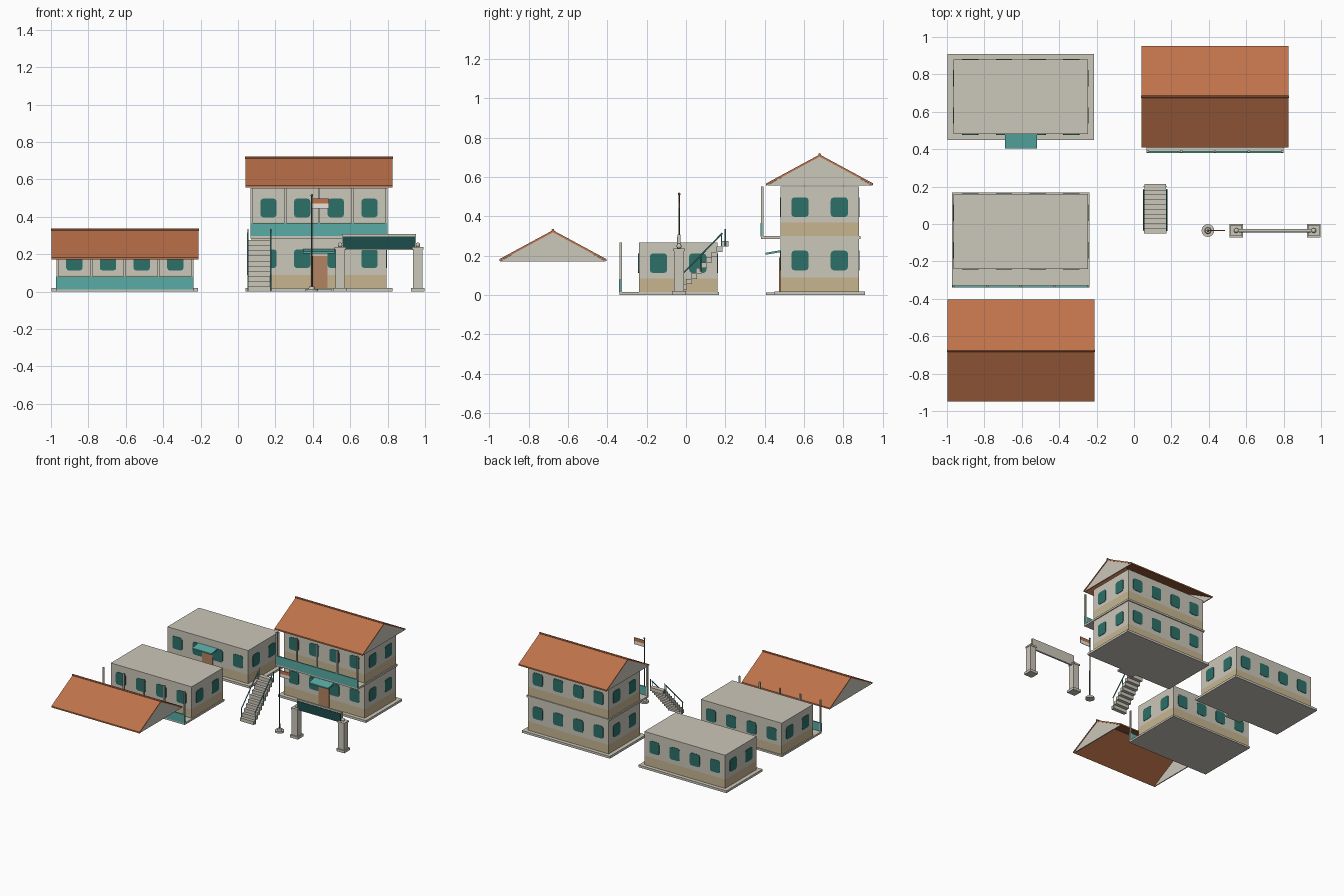
import bpy, bmesh, math
from mathutils import Matrix, Vector

if "Cube" in bpy.data.objects:
    bpy.data.objects.remove(bpy.data.objects["Cube"])


def mat(name, c):
    m = bpy.data.materials.new(name)
    m.diffuse_color = (*c, 1)
    m.use_nodes = True
    m.node_tree.nodes["Principled BSDF"].inputs["Base Color"].default_value = m.diffuse_color
    return m


WALL = mat("plaster", (0.60, 0.57, 0.49))
TAN = mat("tan_dado", (0.57, 0.46, 0.28))
TILE = mat("terracotta", (0.52, 0.17, 0.07))
TEAL = mat("teal", (0.10, 0.41, 0.38))
GLASS = mat("dark_teal_glass", (0.025, 0.16, 0.14))
DOOR = mat("door_brown", (0.45, 0.23, 0.12))
SIGN = mat("sign_green", (0.012, 0.075, 0.07))
METAL = mat("grey_metal", (0.10, 0.10, 0.09))
WHITE = mat("white_cloth", (0.80, 0.78, 0.72))


def finish(name, bm, m):
    bmesh.ops.recalc_face_normals(bm, faces=bm.faces)
    me = bpy.data.meshes.new(name)
    bm.to_mesh(me)
    bm.free()
    me.materials.append(m)
    ob = bpy.data.objects.new(name, me)
    bpy.context.scene.collection.objects.link(ob)
    return ob


def box(name, x0, x1, y0, y1, z0, z1, m):
    bm = bmesh.new()
    bmesh.ops.create_cube(bm, size=1)
    for v in bm.verts:
        v.co = ((x0 + x1) / 2 + v.co.x * (x1 - x0), (y0 + y1) / 2 + v.co.y * (y1 - y0),
                (z0 + z1) / 2 + v.co.z * (z1 - z0))
    return finish(name, bm, m)


def prism(name, pts, vec, m):
    """Extrude a closed outline of 3D points along vec."""
    bm = bmesh.new()
    f = bm.faces.new([bm.verts.new(p) for p in pts])
    r = bmesh.ops.extrude_face_region(bm, geom=[f])
    bmesh.ops.translate(bm, vec=vec, verts=[g for g in r["geom"] if isinstance(g, bmesh.types.BMVert)])
    return finish(name, bm, m)


def rod(name, a, b, r1, r2, m, n=8):
    a, b = Vector(a), Vector(b)
    d = b - a
    bm = bmesh.new()
    bmesh.ops.create_cone(bm, cap_ends=True, segments=n, radius1=r1, radius2=r2, depth=d.length,
                          matrix=Matrix.Translation((a + b) / 2) @ d.to_track_quat("Z", "Y").to_matrix().to_4x4())
    return finish(name, bm, m)


def ball(name, p, r, m):
    bm = bmesh.new()
    bmesh.ops.create_uvsphere(bm, u_segments=12, v_segments=8, radius=r, matrix=Matrix.Translation(p))
    ob = finish(name, bm, m)
    for f in ob.data.polygons:
        f.use_smooth = True
    return ob


def window(p, u, n):
    """Thin rounded plate centred at p, width direction u, wall normal n."""
    w, h, r = 0.044, 0.050, 0.016
    pts = []
    for k, (sx, sz) in enumerate(((1, 1), (-1, 1), (-1, -1), (1, -1))):
        for j in range(3):
            t = math.radians(90 * k + 45 * j)
            a = sx * (w - r) + r * math.cos(t)
            b = sz * (h - r) + r * math.sin(t)
            pts.append(Vector(p) + Vector(u) * a + Vector((0, 0, b)) - Vector(n) * 0.001)
    prism("window", pts, Vector(n) * 0.004, GLASS)


HX, HY = 0.36, 0.20   # half size of the walls


def walls(cx, cy, z0, z1, dado, zw):
    box("wall_dado", cx - HX, cx + HX, cy - HY, cy + HY, z0, dado, TAN)
    box("wall", cx - HX, cx + HX, cy - HY, cy + HY, dado, z1, WALL)
    for s in (-1, 1):
        for i in range(4):
            window((cx + (i - 1.5) * 0.18, cy + s * HY, zw), (1, 0, 0), (0, s, 0))
        for dy in (-0.1, 0.1):
            window((cx + s * HX, cy + dy, zw), (0, 1, 0), (s, 0, 0))


def ground_floor(cx, cy):
    box("plinth", cx - 0.392, cx + 0.392, cy - 0.23, cy + 0.23, 0, 0.018, WALL)
    box("door_step", cx - 0.07, cx + 0.07, cy - 0.272, cy - 0.23, 0, 0.012, WALL)
    walls(cx, cy, 0.018, 0.285, 0.09, 0.176)
    f = cy - HY
    box("door", cx - 0.046, cx + 0.046, f - 0.008, f, 0.018, 0.19, DOOR)
    # sloping door canopy
    prism("canopy", [(cx - 0.086, f, 0.218), (cx - 0.086, f, 0.228),
                     (cx - 0.086, f - 0.075, 0.215), (cx - 0.086, f - 0.075, 0.205)], (0.172, 0, 0), TEAL)


def upper_floor(cx, cy, z):
    box("floor_slab", cx - 0.367, cx + 0.367, cy - 0.298, cy + 0.208, z, z + 0.015, WALL)
    walls(cx, cy, z + 0.015, z + 0.268, z + 0.085, z + 0.162)
    f = cy - 0.298
    box("balcony_parapet", cx - 0.367, cx + 0.367, f - 0.002, f + 0.008, z + 0.012, z + 0.082, TEAL)
    for i in range(5):
        x = cx + (i - 2) * 0.18
        box("balcony_column", x - 0.006, x + 0.006, f, f + 0.012, z + 0.015, z + 0.268, WALL)


def roof(cx, cy, z):
    hl, hy, h, t = 0.393, 0.272, 0.158, 0.011
    x = cx - hl
    # hollow chevron of two tiled slopes
    for s in (-1, 1):
        prism("roof_slope", [(x, cy + s * hy, z), (x, cy + s * hy, z + t), (x, cy, z + h),
                             (x, cy, z + h - t)], (2 * hl, 0, 0), TILE)
    for gx in (cx - hl + 0.003, cx + hl - 0.011):
        prism("gable", [(gx, cy - hy + 0.004, z), (gx, cy + hy - 0.004, z), (gx, cy, z + h - 0.006)],
              (0.008, 0, 0), WALL)
    rod("ridge_cap", (x - 0.003, cy, z + h), (cx + hl + 0.003, cy, z + h), 0.007, 0.007, TILE)


# separate floors and roof on the left, complete building on the right
LX, RX = -0.605, 0.433
ground_floor(LX, 0.68)
upper_floor(LX, -0.04, 0)
roof(LX, -0.677, 0.172)
ground_floor(RX, 0.68)
upper_floor(RX, 0.68, 0.285)
roof(RX, 0.68, 0.557)

# outdoor stairs
run, rise = 0.0255, 0.0275
for i in range(9):
    y = -0.05 + i * run
    box("stair_step", 0.054, 0.174, y, y + run + 0.005, i * rise, (i + 1) * rise, WALL)
box("stair_landing", 0.056, 0.172, 0.18, 0.215, 9 * rise, 10 * rise, WALL)
for x in (0.053, 0.175):
    rod("stair_handrail", (x, -0.035, 0.09), (x, 0.185, 0.315), 0.004, 0.004, TEAL)
    for y, b, t in ((-0.03, 0.0, 0.095), (0.075, 0.12, 0.203), (0.18, 0.25, 0.31), (0.2, 0.25, 0.335)):
        rod("stair_post", (x, y, b), (x, y, t), 0.003, 0.003, TEAL)

# flagpole
px, py = 0.395, -0.035
rod("flagpole_base", (px, py, 0), (px, py, 0.014), 0.034, 0.034, WALL, 16)
rod("flagpole_foot", (px, py, 0.014), (px, py, 0.028), 0.018, 0.014, WALL, 16)
rod("flagpole", (px, py, 0.02), (px, py, 0.512), 0.005, 0.004, METAL)
ball("flagpole_finial", (px, py, 0.514), 0.007, METAL)
box("flag_top", px + 0.004, px + 0.092, py - 0.002, py + 0.002, 0.471, 0.498, TILE)
box("flag_bottom", px + 0.004, px + 0.092, py - 0.002, py + 0.002, 0.444, 0.471, WHITE)

# entrance gate
for x in (0.547, 0.961):
    for name, h, z0, z1 in (("gate_pillar_base", 0.036, 0, 0.02), ("gate_pillar", 0.026, 0.02, 0.225),
                            ("gate_pillar_cap", 0.03, 0.225, 0.238)):
        box(name, x - h, x + h, py - h, py + h, z0, z1, WALL)
    ball("gate_lamp", (x, py, 0.249), 0.013, WALL)
box("gate_beam", 0.555, 0.953, py - 0.007, py + 0.007, 0.222, 0.308, WALL)
box("gate_sign_panel", 0.562, 0.946, py - 0.011, py - 0.006, 0.227, 0.295, SIGN)
